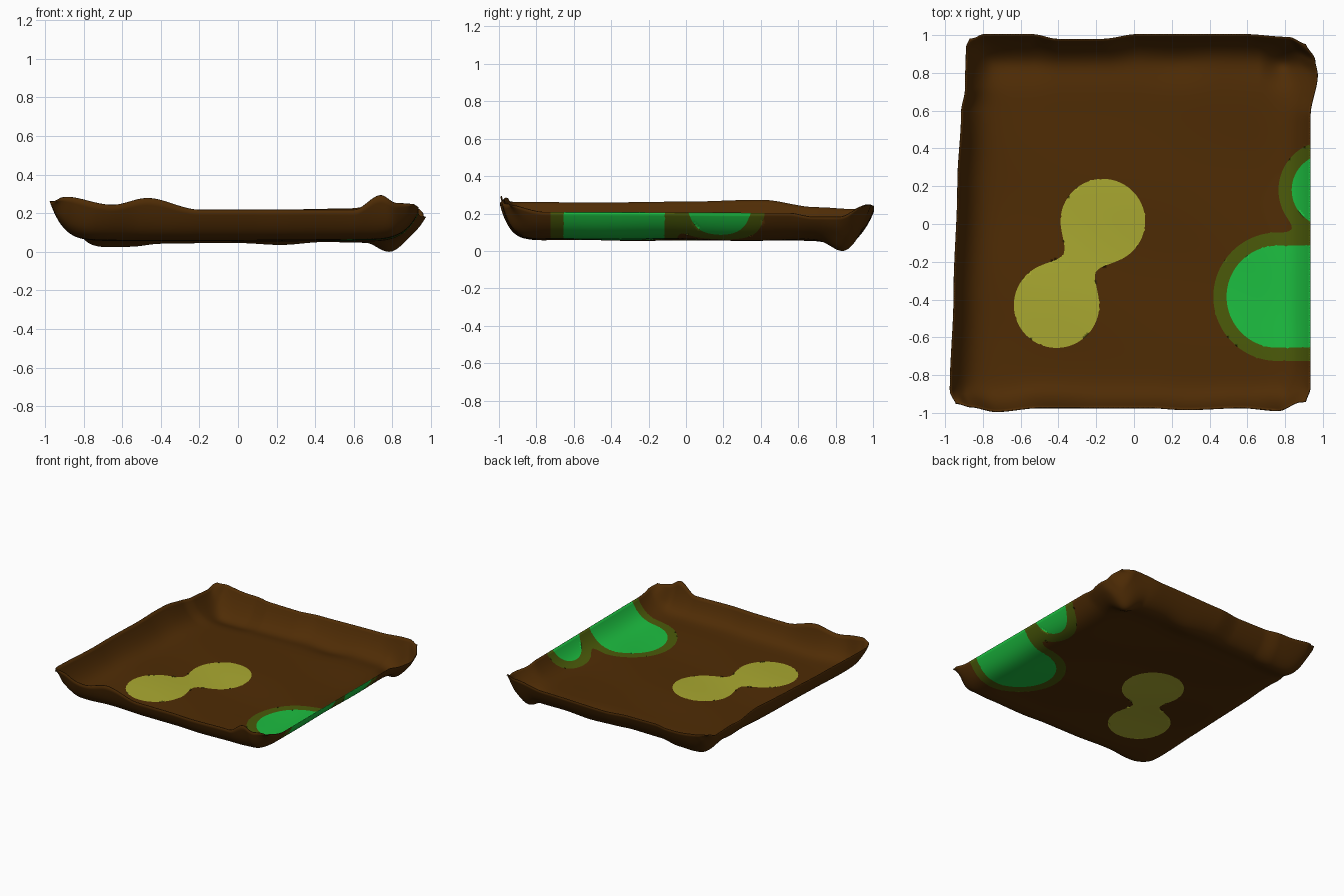
import bpy, bmesh, math

if "Cube" in bpy.data.objects:
    bpy.data.objects.remove(bpy.data.objects["Cube"])

def table(pts):
    """Smoothed lookup through (position, value) points."""
    def f(p):
        if p <= pts[0][0]:
            return pts[0][1]
        for (a, va), (b, vb) in zip(pts, pts[1:]):
            if p <= b:
                t = (p - a) / (b - a)
                return va + (vb - va) * t * t * (3 - 2 * t)
        return pts[-1][1]
    return f

# outline of the sheet seen from above
left = table([(-1, -.945), (-.93, -.97), (-.4, -.95), (.2, -.93), (.6, -.91), (.72, -.89), (.95, -.885), (1, -.87)])
right = table([(-1, .91), (-.92, .93), (.6, .93), (.83, .968), (.91, .955), (1, .91)])
front = table([(-.93, -.95), (-.87, -.965), (-.73, -.99), (-.5, -.97), (.1, -.97), (.3, -.98), (.6, -.97), (.8, -.985), (.92, -.94)])
back = table([(-.93, .98), (-.87, 1), (-.6, 1), (-.45, .975), (-.2, .975), (0, 1), (.6, 1), (.85, .985), (.95, .95)])

# rim heights along each side
rim_l = table([(-.97, .26), (-.5, .255), (0, .26), (.4, .27), (.7, .23), (.9, .22), (.97, .245)])
rim_r = table([(-.97, .245), (-.75, .205), (.55, .2), (.68, .18), (.82, .18), (.97, .24)])
rim_f = table([(-.97, .25), (-.91, .285), (-.65, .24), (-.47, .275), (-.2, .215), (.6, .215), (.74, .29), (.82, .25), (.93, .245)])
rim_b = table([(-.89, .245), (-.6, .215), (0, .21), (.55, .22), (.8, .245), (.95, .24)])
# sagging trough along the back
sag = table([(-.9, .01), (-.75, .04), (-.56, .035), (-.4, .022), (0, .018), (.22, .028), (.45, .012), (.66, .015), (.79, .07), (.92, .015)])

def height(x, y, l, r, f, b):
    floor = .062 + .004 * math.sin(5 * x + 1) * math.sin(4 * y) + .003 * math.sin(9 * y + 3 * x)
    floor -= sag(x) * math.exp(-((y - .85) / .1) ** 2)
    sides = [(x - l, .42, 6.5, rim_l(y)), (r - x, .42, 6, rim_r(y)),
             (y - f, .34, 7, rim_f(x)), (b - y, .22, 3.6, rim_b(x))]
    flat, total, rim = 1, 1e-9, 0
    for d, width, power, h in sides:
        w = min(1, max(0, 1 - d / width)) ** power
        flat *= 1 - w
        total += w * w
        rim += w * w * h
    return floor + (rim / total - floor) * (1 - flat) if total > 2e-9 else floor

# merged round spots, as distance fields
def smin(a, b, k):
    h = max(k - abs(a - b), 0) / k
    return min(a, b) - h * h * k / 4

def yellow_spot(x, y):
    return smin(math.hypot(x + .165, y - .015) - .224, math.hypot(x + .41, y + .43) - .226, .19)

def green_spot(x, y):
    px = min(max(x, .76), 1.1)
    return smin(math.hypot(x - px, y + .385) - .27, math.hypot(x - 1.025, y - .18) - .19, .08)

def green_ring(x, y):
    return green_spot(x, y) - .07

def snap(x, y, reach):
    """Pull points near a spot border onto it for a clean colour edge."""
    for f in (yellow_spot, green_spot, green_ring):
        d = f(x, y)
        if abs(d) < reach:
            e = 1e-4
            gx, gy = (f(x + e, y) - d) / e, (f(x, y + e) - d) / e
            g = max(gx * gx + gy * gy, .3)
            return x - d * gx / g, y - d * gy / g
    return x, y

def border(v):
    g = green_spot(v.co.x, v.co.y)
    return min(abs(yellow_spot(v.co.x, v.co.y)), abs(g), abs(g - .07))

def material(name, rgb):
    m = bpy.data.materials.new(name)
    m.diffuse_color = (*rgb, 1)
    m.use_nodes = True
    m.node_tree.nodes["Principled BSDF"].inputs["Base Color"].default_value = m.diffuse_color
    return m

# curled sheet
N = 210
bm = bmesh.new()
steps = [2 * i / N - 1 for i in range(N + 1)]
grid = []
for j, v in enumerate(steps):
    row = []
    for i, u in enumerate(steps):
        l, r, f, b = left(v), right(v), front(u * .95), back(u * .95)
        x = l + (r - l) * (u + 1) / 2
        y = f + (b - f) * (v + 1) / 2
        if 0 < i < N and 0 < j < N:
            x, y = snap(x, y, .0042)
        row.append(bm.verts.new((x, y, height(x, y, l, r, f, b))))
    grid.append(row)
for j in range(N):
    for i in range(N):
        p, q, s, t = grid[j][i], grid[j][i + 1], grid[j + 1][i + 1], grid[j + 1][i]
        # the diagonal follows the spot borders
        if border(p) + border(s) < border(q) + border(t):
            tris = (p, q, s), (p, s, t)
        else:
            tris = (p, q, t), (q, s, t)
        for tri in tris:
            face = bm.faces.new(tri)
            c = face.calc_center_median()
            face.smooth = True
            if yellow_spot(c.x, c.y) < 0:
                face.material_index = 1
            elif green_spot(c.x, c.y) < 0:
                face.material_index = 2
            elif green_ring(c.x, c.y) < 0:
                face.material_index = 3
low = min(v.co.z for v in bm.verts) - .006
for v in bm.verts:
    v.co.z -= low

mesh = bpy.data.meshes.new("curled_sheet")
bm.to_mesh(mesh)
bm.free()
for name, rgb in (("dark brown", (.078, .025, .0015)), ("mustard", (.4, .395, .03)),
                  ("bright green", (.012, .52, .052)), ("olive", (.07, .102, .003))):
    mesh.materials.append(material(name, rgb))
sheet = bpy.data.objects.new("curled_sheet", mesh)
bpy.context.collection.objects.link(sheet)
thick = sheet.modifiers.new("thickness", 'SOLIDIFY')
thick.thickness = .006
thick.offset = -1
